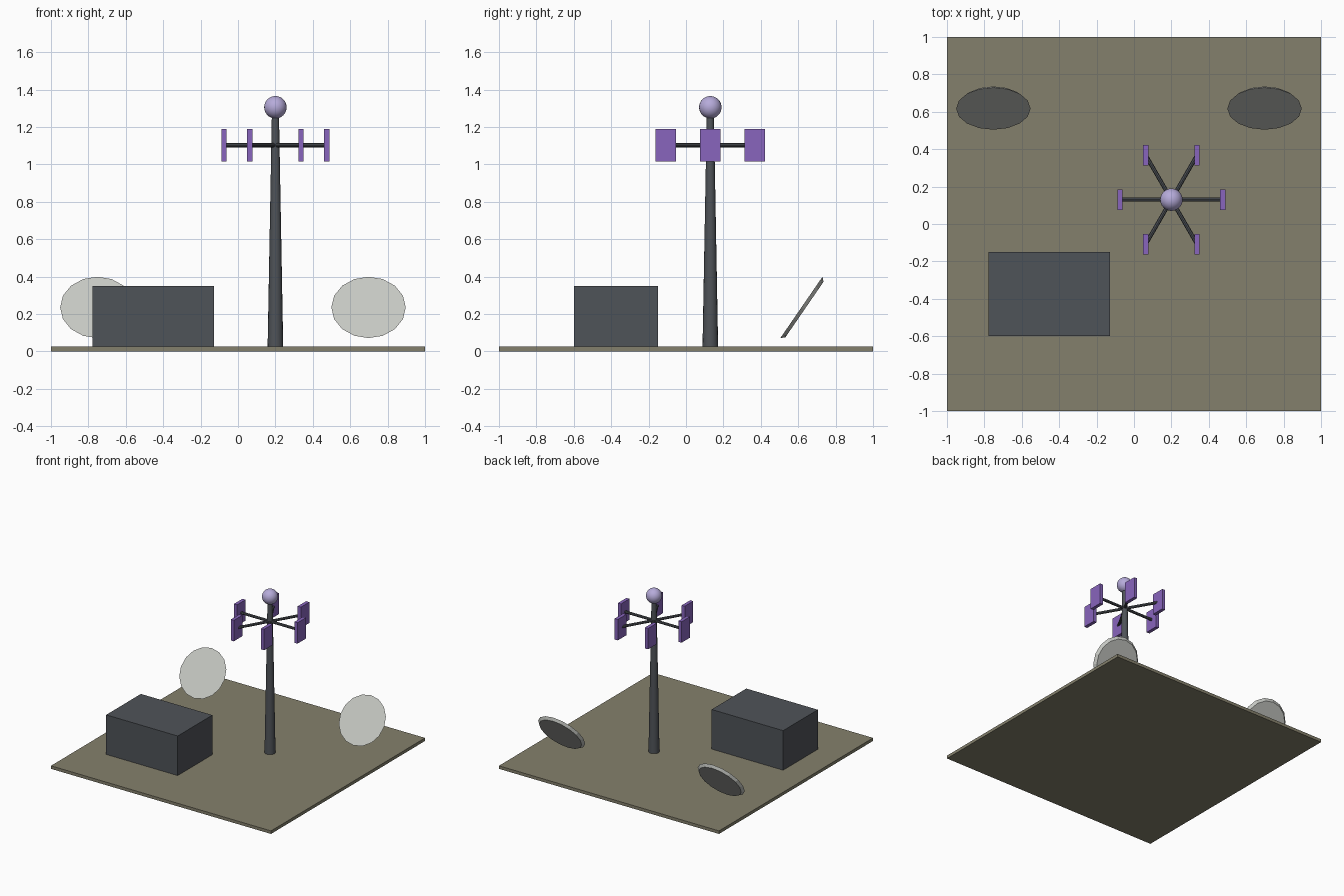
import bpy
import math
from mathutils import Vector

if "Cube" in bpy.data.objects:
    bpy.data.objects.remove(bpy.data.objects["Cube"])


def material(name, r, g, b):
    """Flat colour from 0-255 sRGB values."""
    m = bpy.data.materials.new(name)
    lin = [((c / 255 + 0.055) / 1.055) ** 2.4 for c in (r, g, b)]
    m.diffuse_color = (*lin, 1.0)
    m.use_nodes = True
    m.node_tree.nodes["Principled BSDF"].inputs["Base Color"].default_value = m.diffuse_color
    return m


OLIVE = material("olive ground", 132, 128, 108)
STEEL = material("dark steel", 79, 83, 88)
PURPLE = material("purple", 136, 101, 189)
LAVENDER = material("lavender", 182, 171, 218)
PALE = material("pale grey", 198, 200, 195)


def finish(name, mat, smooth=False):
    ob = bpy.context.object
    ob.name = name
    ob.data.materials.append(mat)
    if smooth:
        bpy.ops.object.shade_smooth_by_angle(angle=math.radians(35))
    return ob


def box(name, mat, center, size):
    bpy.ops.mesh.primitive_cube_add(size=1, location=center)
    bpy.context.object.scale = size
    bpy.ops.object.transform_apply(location=False, rotation=False, scale=True)
    return finish(name, mat)


def cone(name, mat, center, r1, r2, depth, sides, rotation=(0, 0, 0), smooth=False):
    bpy.ops.mesh.primitive_cone_add(vertices=sides, radius1=r1, radius2=r2, depth=depth,
                                    location=center, rotation=rotation)
    return finish(name, mat, smooth)


# Ground slab and equipment hut
box("ground_slab", OLIVE, (0, 0, 0.0125), (2, 2, 0.025))
box("equipment_hut", STEEL, (-0.453, -0.375, 0.1755), (0.65, 0.45, 0.349))

# Tapered mast with a ball on top
MX, MY = 0.2, 0.13
cone("mast", STEEL, (MX, MY, 0.64), 0.042, 0.019, 1.26, 16, smooth=True)
bpy.ops.mesh.primitive_uv_sphere_add(segments=24, ring_count=16, radius=0.06,
                                     location=(MX, MY, 1.305))
finish("mast_ball", LAVENDER, smooth=True)

# Six radial arms, each carrying an upright panel that faces along x
ARM_Z, REACH = 1.102, 0.275
for i in range(6):
    a = math.radians(60 * i)
    d = Vector((math.cos(a), math.sin(a), 0))
    hub = Vector((MX, MY, ARM_Z))
    cone(f"arm_{i + 1}", STEEL, hub + d * REACH / 2, 0.011, 0.011, REACH, 8,
         rotation=(0, math.pi / 2, a), smooth=True)
    box(f"panel_{i + 1}", PURPLE, hub + d * REACH, (0.028, 0.11, 0.172))

# Two tilted dishes: wide front face, slightly smaller back
TILT = math.radians(55.5)
normal = Vector((0, -math.sin(TILT), math.cos(TILT)))
DEPTH = 0.02
for side, x in (("left", -0.752), ("right", 0.698)):
    face = Vector((x, 0.617, 0.235))
    cone(f"dish_{side}", PALE, face - normal * DEPTH / 2, 0.18, 0.199, DEPTH, 16,
         rotation=(TILT, 0, 0))
